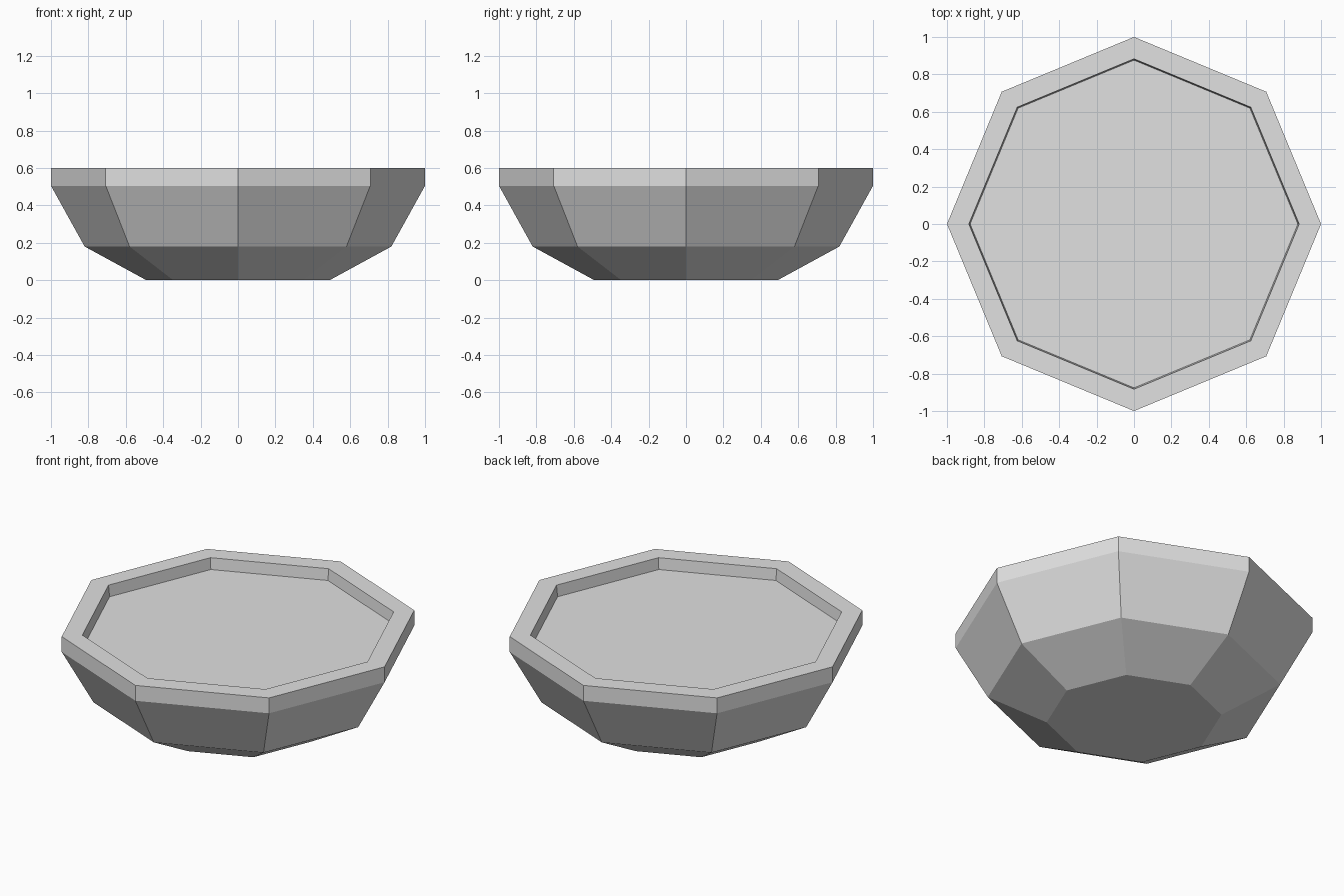
import bpy
import bmesh
from math import cos, sin, tau

cube = bpy.data.objects.get("Cube")
if cube:
    bpy.data.objects.remove(cube, do_unlink=True)

SIDES = 8

# Plain grey material
grey = bpy.data.materials.new("light_grey")
grey.use_nodes = True
colour = (0.75, 0.75, 0.75, 1)
grey.diffuse_color = colour
grey.node_tree.nodes["Principled BSDF"].inputs["Base Color"].default_value = colour

# Cross-section from the underside, up the outside, over the rim, to the recess floor
profile = [(0.49, 0), (0.82, 0.18), (1, 0.505), (1, 0.6), (0.883, 0.6), (0.876, 0.53)]

bm = bmesh.new()
rings = [[bm.verts.new((r * cos(tau * i / SIDES), r * sin(tau * i / SIDES), z))
          for i in range(SIDES)] for r, z in profile]

# Walls and rim
for low, high in zip(rings, rings[1:]):
    for i in range(SIDES):
        j = (i + 1) % SIDES
        bm.faces.new((low[i], low[j], high[j], high[i]))

# Underside and recess floor
bm.faces.new(reversed(rings[0]))
bm.faces.new(rings[-1])
bmesh.ops.recalc_face_normals(bm, faces=bm.faces)

mesh = bpy.data.meshes.new("octagonal_bowl")
bm.to_mesh(mesh)
bm.free()
mesh.materials.append(grey)
bowl = bpy.data.objects.new("octagonal_bowl", mesh)
bpy.context.collection.objects.link(bowl)
